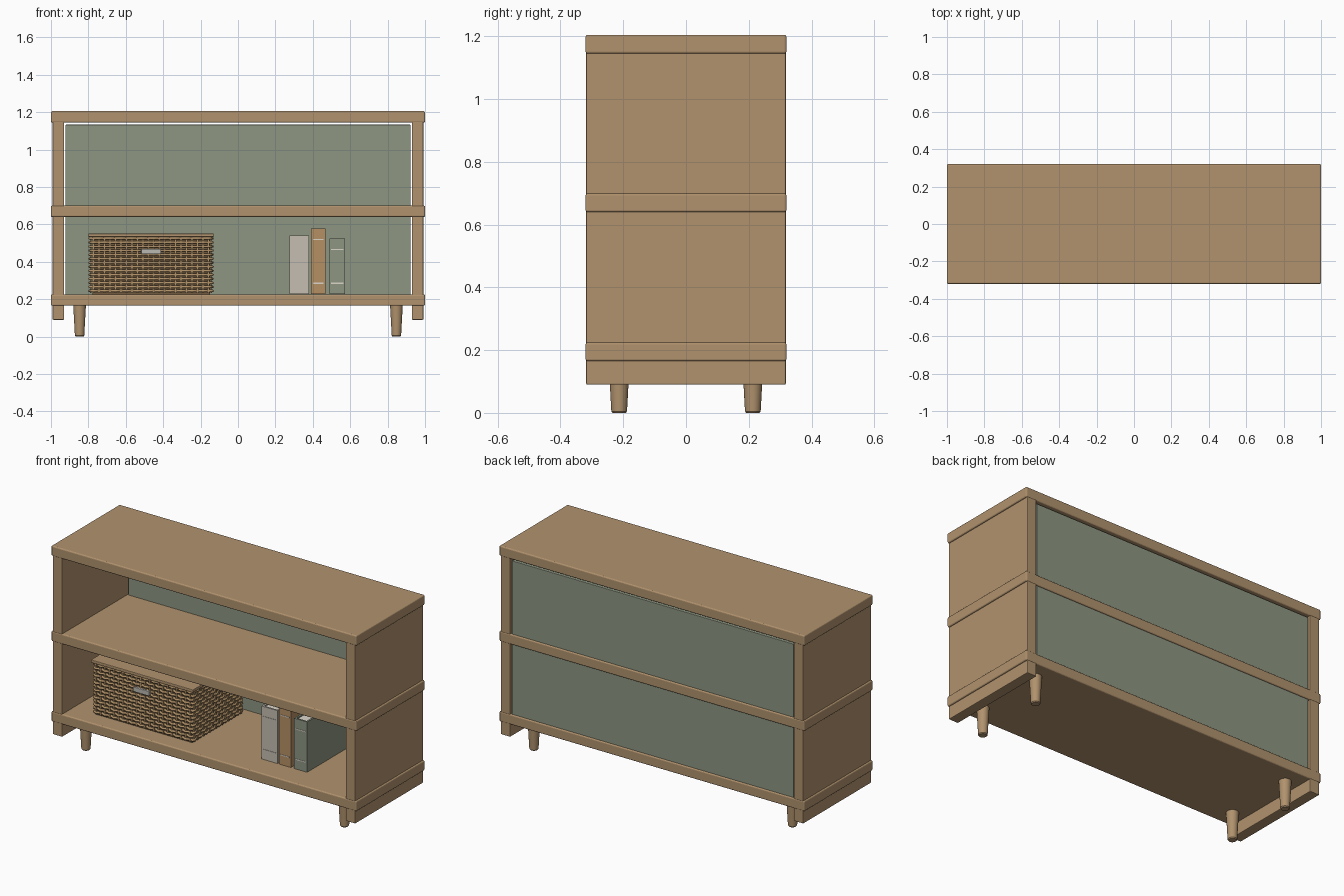
import bpy, bmesh, math
from mathutils import Matrix, Vector

if "Cube" in bpy.data.objects:
    bpy.data.objects.remove(bpy.data.objects["Cube"])


def material(name, rgb):
    m = bpy.data.materials.new(name)
    m.diffuse_color = (*rgb, 1)
    m.use_nodes = True
    m.node_tree.nodes["Principled BSDF"].inputs["Base Color"].default_value = m.diffuse_color
    return m


WOOD = material("oak wood", (0.44, 0.29, 0.155))
GREEN = material("sage green", (0.27, 0.305, 0.223))
STRAND = material("wicker strand", (0.45, 0.29, 0.14))
CORE = material("dark wicker", (0.17, 0.105, 0.05))
STONE = material("stone grey", (0.56, 0.51, 0.44))
PAPER = material("paper", (0.72, 0.68, 0.6))
TAN = material("tan cover", (0.47, 0.28, 0.13))
METAL = material("pale metal", (0.5, 0.48, 0.44))


def add_box(bm, lo, hi, mat=0):
    lo, hi = Vector(lo), Vector(hi)
    mtx = Matrix.Translation((lo + hi) / 2) @ Matrix.Diagonal((*(hi - lo), 1))
    verts = bmesh.ops.create_cube(bm, size=1, matrix=mtx)["verts"]
    for f in {f for v in verts for f in v.link_faces}:
        f.material_index = mat


def finish(name, bm, mats, bevel=0, segments=2):
    me = bpy.data.meshes.new(name)
    bm.to_mesh(me)
    bm.free()
    ob = bpy.data.objects.new(name, me)
    bpy.context.collection.objects.link(ob)
    for m in mats:
        me.materials.append(m)
    if bevel:
        b = ob.modifiers.new("rounded edges", "BEVEL")
        b.width, b.segments, b.limit_method = bevel, segments, "ANGLE"
    return ob


def box(name, lo, hi, mat, bevel=0, segments=2):
    bm = bmesh.new()
    add_box(bm, lo, hi)
    return finish(name, bm, [mat], bevel, segments)


# Cabinet frame: three boards and two side panels
for name, z in (("bottom_shelf", 0.165), ("middle_shelf", 0.64), ("top_board", 1.145)):
    box(name, (-1, -0.32, z), (1, 0.32, z + 0.06), WOOD, 0.007, 3)
for name, x in (("left_side", -0.96), ("right_side", 0.96)):
    box(name, (x - 0.031, -0.318, 0.09), (x + 0.031, 0.318, 1.16), WOOD, 0.004)

# Back panel, with a narrow gap under the top board
box("back_panel", (-0.922, 0.292, 0.18), (0.922, 0.312, 1.133), GREEN, 0.002)

# Tapered round legs with softened feet
PROFILE = [(0.0, 0.0), (0.021, 0.0), (0.025, 0.005), (0.034, 0.17), (0.0, 0.17)]
for side, x in (("left", -0.847), ("right", 0.847)):
    for end, y in (("front", -0.213), ("back", 0.213)):
        bm = bmesh.new()
        vs = [bm.verts.new((r, 0, z)) for r, z in PROFILE]
        es = [bm.edges.new(p) for p in zip(vs, vs[1:])]
        bmesh.ops.spin(bm, geom=vs + es, cent=(0, 0, 0), axis=(0, 0, 1),
                       angle=math.tau, steps=24)
        bmesh.ops.remove_doubles(bm, verts=bm.verts, dist=1e-5)
        bmesh.ops.recalc_face_normals(bm, faces=bm.faces)
        leg = finish(f"{end}_{side}_leg", bm, [WOOD])
        leg.location = (x, y, 0)
        bpy.context.view_layer.objects.active = leg
        leg.select_set(True)
        bpy.ops.object.shade_smooth_by_angle(angle=math.radians(35))
        leg.select_set(False)

# Woven basket
CX, CY, HX, HY = -0.465, 0.01, 0.322, 0.232
NX, NY, ROWS = 22, 16, 14
Z0, Z1 = 0.244, 0.525
box("basket_core", (CX - HX + 0.008, CY - HY + 0.008, 0.225),
    (CX + HX - 0.008, CY + HY - 0.008, 0.535), CORE)
box("basket_lid", (CX - 0.335, CY - 0.245, 0.533), (CX + 0.335, CY + 0.245, 0.551),
    WOOD, 0.004)
box("basket_handle_plate", (CX - 0.053, CY - HY - 0.022, 0.441),
    (CX + 0.053, CY - HY - 0.008, 0.469), METAL, 0.003)

# Upright stakes
bm = bmesh.new()
R = 0.005
for half, other, n, swap in ((HX, HY, NX, False), (HY, HX, NY, True)):
    for i in range(n):
        t = -half + (2 * i + 1) * half / n
        for s in (-other, other):
            x, y = (s, t) if swap else (t, s)
            add_box(bm, (CX + x - R, CY + y - R, 0.232), (CX + x + R, CY + y + R, 0.535))
finish("basket_stakes", bm, [STRAND])

# Horizontal strands weaving in and out around the basket
SIDES = [((-HX, -HY), (HX, -HY), (0, -1), NX), ((HX, -HY), (HX, HY), (1, 0), NY),
         ((HX, HY), (-HX, HY), (0, 1), NX), ((-HX, HY), (-HX, -HY), (-1, 0), NY)]
cu = bpy.data.curves.new("basket_strands", "CURVE")
cu.dimensions, cu.twist_mode = "3D", "Z_UP"
cu.bevel_depth, cu.bevel_resolution = 0.0075, 1
cu.materials.append(STRAND)
for row in range(ROWS):
    z = Z0 + (Z1 - Z0) * row / (ROWS - 1)
    pts = []
    for a, b, nrm, n in SIDES:
        for k in range(2 * n):
            t = k / (2 * n)
            off = 0.006 * math.sin(math.pi * k / 2) * (-1) ** row
            pts.append((CX + a[0] + (b[0] - a[0]) * t + nrm[0] * off,
                        CY + a[1] + (b[1] - a[1]) * t + nrm[1] * off, z, 1))
    sp = cu.splines.new("POLY")
    sp.points.add(len(pts) - 1)
    for p, co in zip(sp.points, pts):
        p.co = co
    sp.use_cyclic_u = True
bpy.context.collection.objects.link(bpy.data.objects.new("basket_strands", cu))

# Books: spine and two boards around a recessed page block, bands on the spine
YF, YB, ZB, T = -0.172, 0.22, 0.227, 0.01
for name, x0, x1, top, cover, band, bands in (
        ("grey_book", 0.275, 0.38, 0.54, STONE, STONE, (0.48, 0.285)),
        ("tan_book", 0.39, 0.467, 0.577, TAN, PAPER, (0.52, 0.285)),
        ("green_book", 0.488, 0.573, 0.525, GREEN, PAPER, (0.465, 0.285))):
    bm = bmesh.new()
    add_box(bm, (x0, YF, ZB), (x1, YF + T, top))
    add_box(bm, (x0, YF + T, ZB), (x0 + T, YB, top))
    add_box(bm, (x1 - T, YF + T, ZB), (x1, YB, top))
    add_box(bm, (x0 + T, YF + T, ZB + 0.006), (x1 - T, YB - 0.008, top - 0.008), 1)
    for z in bands:
        add_box(bm, (x0 + 0.01, YF - 0.002, z - 0.003), (x1 - 0.01, YF + 0.002, z + 0.003), 2)
    finish(name, bm, [cover, PAPER, band])
